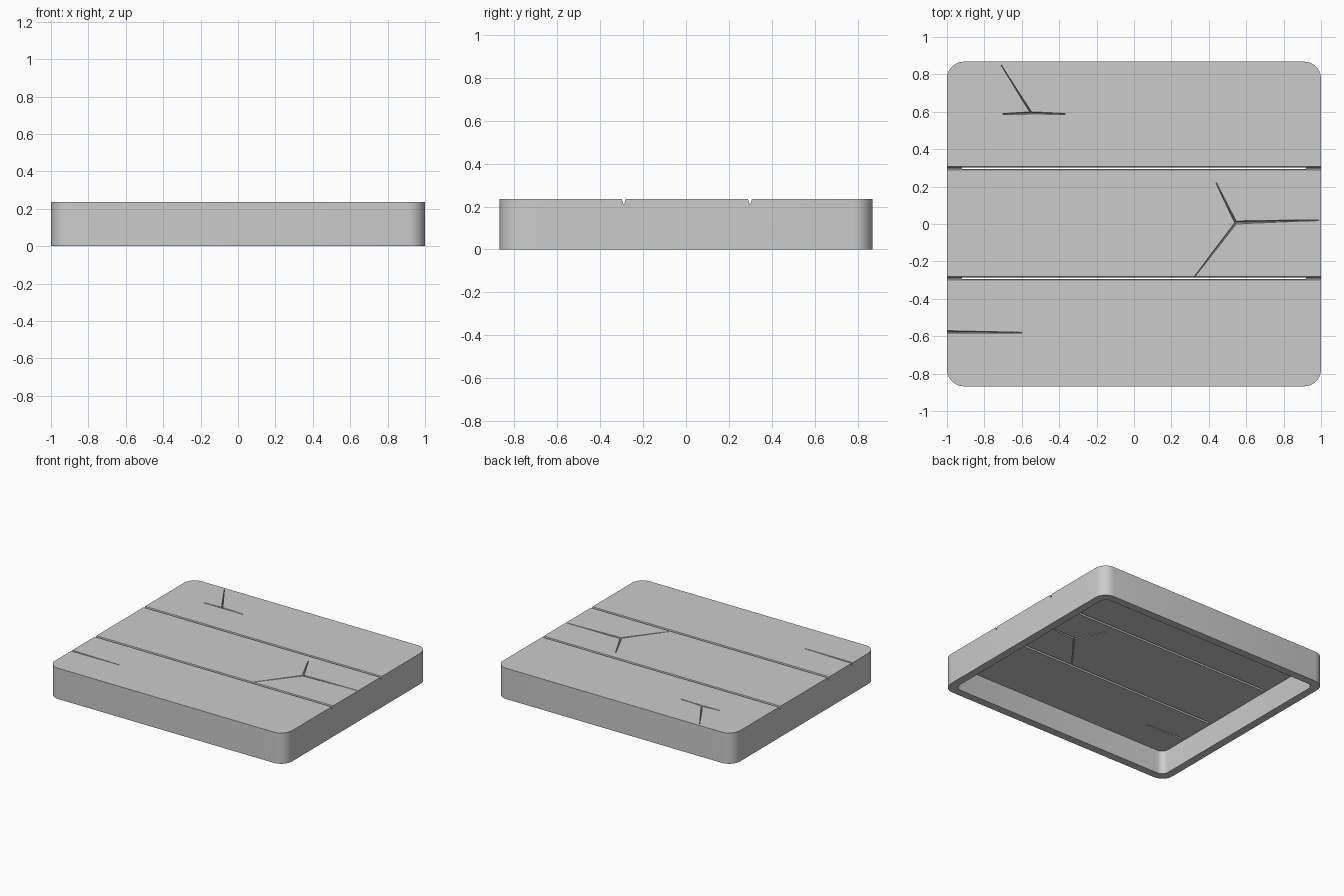
import bpy, bmesh, math
from mathutils import Vector

if "Cube" in bpy.data.objects:
    bpy.data.objects.remove(bpy.data.objects["Cube"])

TOP, UNDER, WALL = 0.235, 0.18, 0.06


def make(name, bm):
    bmesh.ops.recalc_face_normals(bm, faces=bm.faces)
    me = bpy.data.meshes.new(name)
    bm.to_mesh(me)
    bm.free()
    ob = bpy.data.objects.new(name, me)
    bpy.context.collection.objects.link(ob)
    return ob


def rounded_slab(name, hx, hy, r, z0, z1, seg=6):
    bm = bmesh.new()
    pts = []
    for k, (sx, sy) in enumerate([(1, 1), (-1, 1), (-1, -1), (1, -1)]):
        for i in range(seg + 1):
            a = math.pi / 2 * (k + i / seg)
            pts.append((sx * (hx - r) + r * math.cos(a), sy * (hy - r) + r * math.sin(a), z0))
    face = bm.faces.new([bm.verts.new(p) for p in pts])
    ext = bmesh.ops.extrude_face_region(bm, geom=[face])
    verts = [v for v in ext['geom'] if isinstance(v, bmesh.types.BMVert)]
    bmesh.ops.translate(bm, vec=(0, 0, z1 - z0), verts=verts)
    return make(name, bm)


def wedge(p, q, w0, w1, depth, surface, up=1, tip=0.15):
    """Tapered groove cutter, wide at the surface and narrow at depth."""
    p, q = Vector(p), Vector(q)
    d = (q - p).normalized()
    n = Vector((-d.y, d.x))
    bm = bmesh.new()
    rings = []
    for c, w in ((p, w0), (q, w1)):
        ring = []
        for s, k, z in ((-1, 1.3, 0.3 * depth), (1, 1.3, 0.3 * depth), (1, tip, -depth), (-1, tip, -depth)):
            v = c + n * s * w * k
            ring.append(bm.verts.new((v.x, v.y, surface + up * z)))
        rings.append(ring)
    a, b = rings
    bm.faces.new(a)
    bm.faces.new(b)
    for i in range(4):
        j = (i + 1) % 4
        bm.faces.new((a[i], a[j], b[j], b[i]))
    return make("groove_cutter", bm)


def cut(target, cutter):
    cutter.hide_render = True
    m = target.modifiers.new("cut", 'BOOLEAN')
    m.operation, m.solver, m.object = 'DIFFERENCE', 'EXACT', cutter
    bpy.context.view_layer.objects.active = target
    bpy.ops.object.modifier_apply(modifier=m.name)
    bpy.data.objects.remove(cutter)


# Slab with rounded corners, hollow underneath
floor = rounded_slab("plank_floor", 1.0, 0.868, 0.09, 0, TOP)
cut(floor, rounded_slab("hollow_cutter", 1.0 - WALL, 0.868 - WALL, 0.05, -0.1, UNDER))

# Plank joints: V grooves over narrow open slits, and grooves below
for y in (-0.29, 0.298):
    cut(floor, wedge((-1.1, y), (1.1, y), 0.009, 0.009, 0.024, TOP, tip=0.2))
    cut(floor, wedge((-0.92, y), (0.92, y), 0.004, 0.004, 0.08, TOP, tip=0.8))
    cut(floor, wedge((-0.92, y), (0.92, y), 0.009, 0.009, 0.015, UNDER, up=-1))

# Cracks in the top surface
cracks = [
    ((-0.55, 0.594), (-0.70, 0.588), 0.006, 0.003),
    ((-0.555, 0.594), (-0.37, 0.588), 0.006, 0.003),
    ((-0.55, 0.595), (-0.71, 0.85), 0.005, 0.001),
    ((0.54, 0.008), (0.99, 0.02), 0.008, 0.002),
    ((0.545, 0.006), (0.44, 0.22), 0.006, 0.002),
    ((0.545, 0.006), (0.325, -0.28), 0.006, 0.002),
    ((-1.02, -0.577), (-0.6, -0.581), 0.007, 0.002),
]
for p, q, w0, w1 in cracks:
    cut(floor, wedge(p, q, w0, w1, 0.018, TOP))

# The same cracks showing on the underside
for p, q, w0, w1 in cracks:
    p = (max(p[0], -0.92), p[1])
    q = (min(q[0], 0.92), min(q[1], 0.79))
    cut(floor, wedge(p, q, w0, w1, 0.012, UNDER, up=-1))

bpy.ops.object.select_all(action='DESELECT')
floor.select_set(True)
bpy.context.view_layer.objects.active = floor
bpy.ops.object.shade_smooth_by_angle(angle=math.radians(30))
